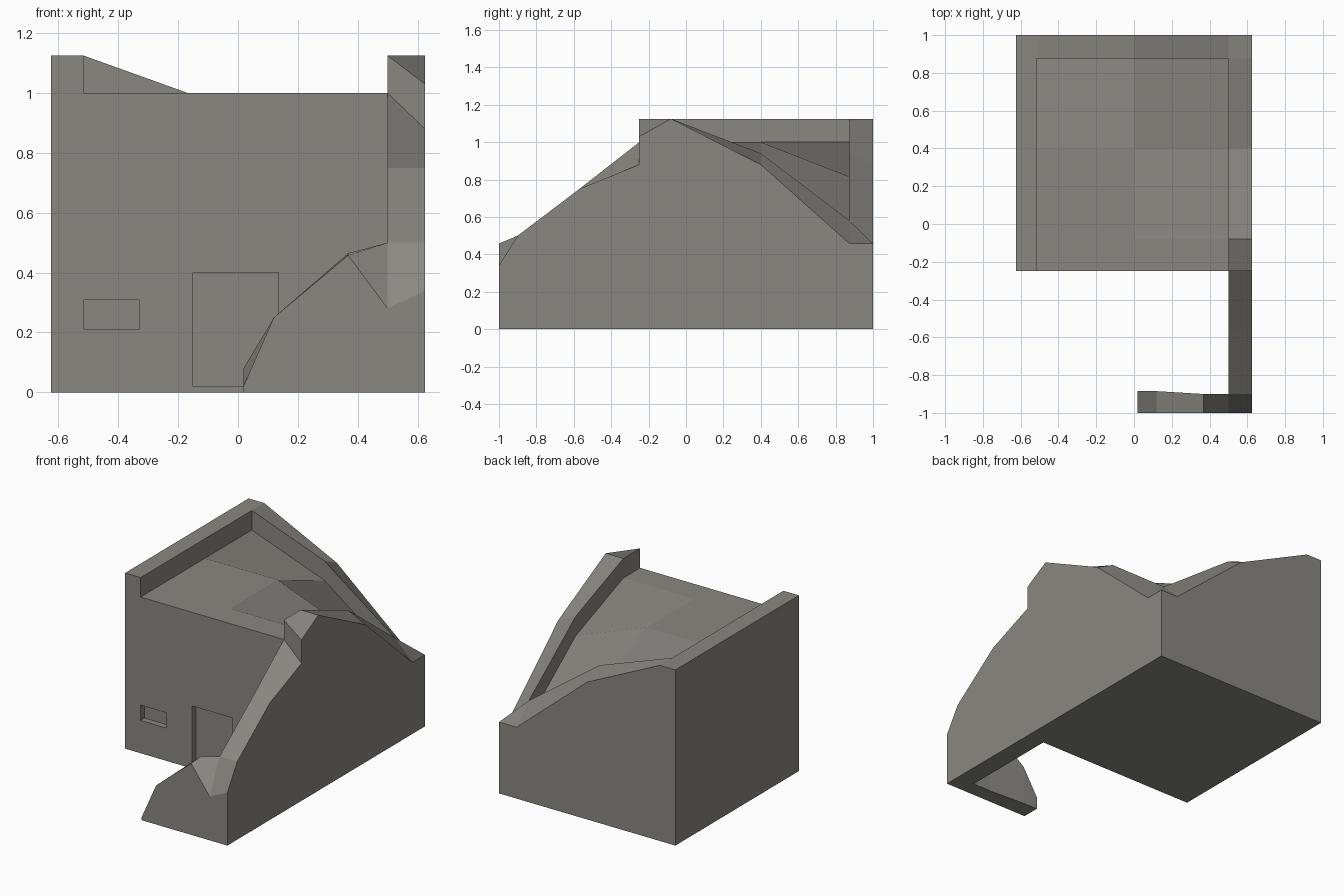
import bpy, bmesh
from mathutils import Vector

if "Cube" in bpy.data.objects:
    bpy.data.objects.remove(bpy.data.objects["Cube"])

stone = bpy.data.materials.new("weathered_stone")
stone.diffuse_color = (0.25, 0.243, 0.22, 1)
stone.use_nodes = True
stone.node_tree.nodes["Principled BSDF"].inputs["Base Color"].default_value = stone.diffuse_color

patches = []  # each: four counter-clockwise (x, y, z) top corners


def patch(*corners):
    patches.append([Vector(c) for c in corners])


# House: parapet-height grid; the roof lies 0.125 below it
XS = [-0.625, -0.515, 0.0, 0.5, 0.625]
YS = [-0.25, -0.08, 0.4, 0.875, 1.0]
TOP = [[1.125, 1.125, 1.125, 1.125, 1.03],
       [1.125, 1.125, 1.125, 1.125, 1.125],
       [1.125, 1.125, 1.125, 0.94, 0.88],
       [1.125, 1.125, 0.94, 0.58, 0.457],
       [1.125, 1.125, 0.88, 0.457, 0.457]]
for j in range(4):
    for i in range(4):
        drop = 0.125 if i in (1, 2) and j < 3 else 0
        patch(*[(XS[a], YS[b], TOP[b][a] - drop)
                for a, b in ((i, j), (i + 1, j), (i + 1, j + 1), (i, j + 1))])

# Side garden wall: y, inner height, outer height
side = [(-1.0, 0.28, 0.34), (-0.9, 0.5, 0.5), (-0.57, 0.75, 0.75), (-0.25, 1.0, 0.88)]
for (y0, a0, b0), (y1, a1, b1) in zip(side, side[1:]):
    patch((0.5, y0, a0), (0.625, y0, b0), (0.625, y1, b1), (0.5, y1, a1))

# Front garden wall: x, front height, rear y, rear height
front = [(0.018, 0.02, -0.885, 0.08), (0.12, 0.25, -0.885, 0.25),
         (0.368, 0.458, -0.9, 0.465), (0.5, 0.28, -0.9, 0.5)]
for (x0, f0, y0, r0), (x1, f1, y1, r1) in zip(front, front[1:]):
    patch((x0, -1, f0), (x1, -1, f1), (x1, y1, r1), (x0, y0, r0))

bm = bmesh.new()


def add_face(points):
    pts = []
    for p in points:
        if all((p - q).length > 1e-5 for q in pts):
            pts.append(p)
    if len(pts) > 2:
        bm.faces.new([bm.verts.new(p) for p in pts])


def key(p):
    return (round(p.x, 4), round(p.y, 4))


# Tops, undersides, and vertical walls at every step in height
edges = {}
for p in patches:
    add_face(p)
    add_face([Vector((v.x, v.y, 0)) for v in reversed(p)])
    for a, b in zip(p, p[1:] + p[:1]):
        edges.setdefault(frozenset((key(a), key(b))), []).append((a, b))
for sides in edges.values():
    sides.sort(key=lambda s: -(s[0].z + s[1].z))
    a, b = sides[0]
    if len(sides) == 2:
        low_b, low_a = sides[1]
    else:
        low_a, low_b = Vector((a.x, a.y, 0)), Vector((b.x, b.y, 0))
    add_face([low_a, low_b, b, a])
bmesh.ops.remove_doubles(bm, verts=bm.verts, dist=1e-4)
bm.normal_update()


# Door and window recesses in the front wall
def front_faces():
    return [f for f in bm.faces if f.normal.y < -0.99
            and abs(f.calc_center_median().y + 0.25) < 1e-3
            and f.calc_center_median().x < 0.5]


def recess(x0, x1, z0, z1, depth):
    for co, no in (((x0, 0, 0), (1, 0, 0)), ((x1, 0, 0), (1, 0, 0)),
                   ((0, 0, z0), (0, 0, 1)), ((0, 0, z1), (0, 0, 1))):
        faces = front_faces()
        geom = faces + list({e for f in faces for e in f.edges}) + \
            list({v for f in faces for v in f.verts})
        bmesh.ops.bisect_plane(bm, geom=geom, plane_co=co, plane_no=no, dist=1e-5)
        bm.normal_update()
    hole = []
    for f in front_faces():
        c = f.calc_center_median()
        if x0 < c.x < x1 and z0 < c.z < z1:
            hole.append(f)
    new = bmesh.ops.extrude_face_region(bm, geom=hole)["geom"]
    for v in new:
        if isinstance(v, bmesh.types.BMVert):
            v.co.y += depth
    old = [f for f in hole if f.is_valid and abs(f.calc_center_median().y + 0.25) < 1e-3]
    if old:
        bmesh.ops.delete(bm, geom=old, context='FACES_ONLY')
    bm.normal_update()


recess(-0.15, 0.135, 0.02, 0.4, 0.04)
recess(-0.515, -0.33, 0.21, 0.308, 0.04)

# Merge the cut-up flat walls back into clean faces
bmesh.ops.dissolve_limit(bm, angle_limit=0.003, verts=bm.verts, edges=bm.edges)

mesh = bpy.data.meshes.new("house_with_garden_wall")
bm.to_mesh(mesh)
bm.free()
mesh.materials.append(stone)
house = bpy.data.objects.new("house_with_garden_wall", mesh)
bpy.context.collection.objects.link(house)
